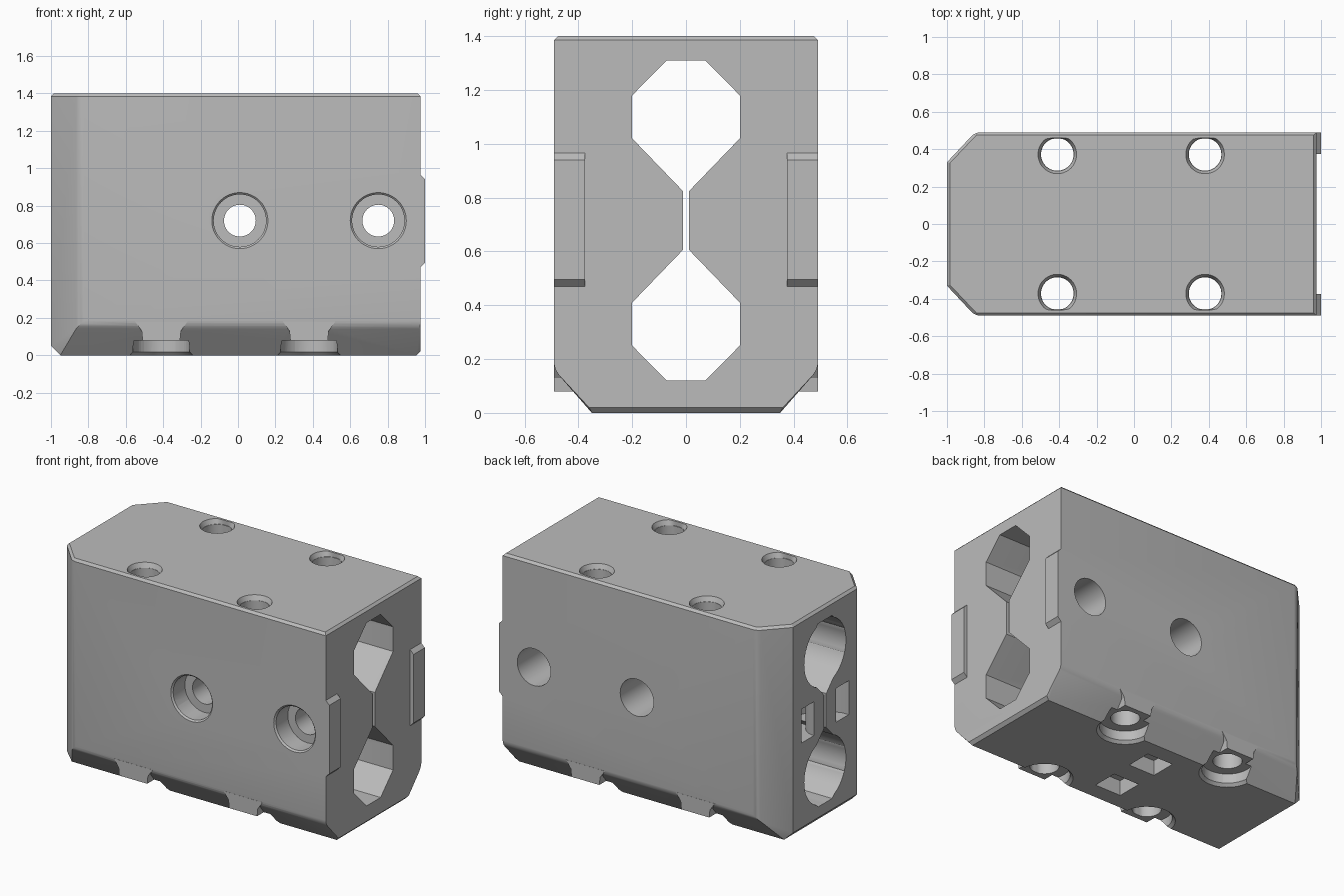
import bpy, bmesh
from math import sin, cos, pi
from mathutils import Matrix, Vector

cube = bpy.data.objects.get("Cube")
if cube:
    bpy.data.objects.remove(cube, do_unlink=True)

grey = bpy.data.materials.new("plain grey")
grey.use_nodes = True
grey.diffuse_color = (0.5, 0.5, 0.5, 1)
grey.node_tree.nodes["Principled BSDF"].inputs["Base Color"].default_value = (0.5, 0.5, 0.5, 1)


def finish(bm, name):
    bmesh.ops.recalc_face_normals(bm, faces=bm.faces[:])
    mesh = bpy.data.meshes.new(name)
    bm.to_mesh(mesh)
    bm.free()
    mesh.materials.append(grey)
    obj = bpy.data.objects.new(name, mesh)
    bpy.context.collection.objects.link(obj)
    return obj


def prism(name, points, axis, lo, hi):
    """Extrude a 2D outline along an axis; the outline uses the other two axes in order."""
    bm = bmesh.new()
    def place(p, d):
        co = list(p)
        co.insert("xyz".index(axis), d)
        return bm.verts.new(co)
    face = bm.faces.new([place(p, lo) for p in points])
    new = bmesh.ops.extrude_face_region(bm, geom=[face])["geom"]
    shift = Vector([hi - lo if a == axis else 0 for a in "xyz"])
    bmesh.ops.translate(bm, vec=shift, verts=[g for g in new if isinstance(g, bmesh.types.BMVert)])
    return finish(bm, name)


def bore(name, start, end, r1, r2=None, clip_y=None):
    """Round cutter from start to end, optionally tapered or flattened at |y|."""
    a, b = Vector(start), Vector(end)
    rot = (b - a).to_track_quat("Z", "Y").to_matrix().to_4x4()
    bm = bmesh.new()
    bmesh.ops.create_cone(bm, cap_ends=True, segments=48, radius1=r1,
                          radius2=r1 if r2 is None else r2, depth=(b - a).length,
                          matrix=Matrix.Translation((a + b) / 2) @ rot)
    if clip_y:
        for v in bm.verts:
            v.co.y = max(-clip_y, min(clip_y, v.co.y))
    return finish(bm, name)


def combine(target, tool, operation):
    mod = target.modifiers.new("combine", "BOOLEAN")
    mod.operation = operation
    mod.solver = "EXACT"
    mod.object = tool
    with bpy.context.temp_override(object=target, active_object=target):
        bpy.ops.object.modifier_apply(modifier=mod.name)
    bpy.data.objects.remove(tool, do_unlink=True)


# Main block: hull of stacked outlines, chamfered along its bottom, top and one end
LEFT, RIGHT, SIDE, TOP = -1.0, 0.975, 0.49, 1.4
bm = bmesh.new()
half = [(-0.95, 0.35, 0), (0.955, 0.35, 0), (LEFT, 0.33, 0.05), (RIGHT, 0.36, 0.02)]
half += [(-0.85, SIDE, 0.16), (RIGHT, SIDE, 0.16)]
half += [(LEFT, 0.33, 1.385), (-0.85, SIDE, 1.385), (RIGHT, SIDE, 1.385)]
half += [(-0.985, 0.325, TOP), (-0.843, 0.475, TOP), (0.96, 0.475, TOP)]
for x, y, z in half:
    bm.verts.new((x, y, z))
    bm.verts.new((x, -y, z))
bmesh.ops.convex_hull(bm, input=bm.verts[:])
bmesh.ops.dissolve_limit(bm, angle_limit=0.01, verts=bm.verts[:], edges=bm.edges[:])


def is_soft(e):
    a, b = (v.co for v in e.verts)
    on_side = abs(abs(a.y) - SIDE) < 0.001 and (a - b).length > 1 and abs(a.y - b.y) < 0.001
    along_end = abs(a.x + 0.85) < 0.001 and abs(b.x + 0.85) < 0.001
    along_base = abs(a.z - 0.16) < 0.001 and abs(b.z - 0.16) < 0.001
    return on_side and (along_end or along_base)


bmesh.ops.bevel(bm, geom=[e for e in bm.edges if is_soft(e)], offset=0.025,
                segments=3, profile=0.5, affect="EDGES")
body = finish(bm, "clamp_body")

HOLES = (-0.41, 0.38)
for s in (-1, 1):
    # End tabs
    tab = [(0.9, 0.47), (RIGHT, 0.47), (1, 0.495), (1, 0.94), (RIGHT, 0.965), (0.9, 0.965)]
    lo, hi = sorted((s * 0.375, s * SIDE))
    combine(body, prism("end_tab", tab, "y", lo, hi), "UNION")
    # Flared lugs filling the bottom chamfer around each bolt hole
    for x in HOLES:
        lug = [(x - 0.1, 0.08), (x + 0.1, 0.08), (x + 0.105, 0.13), (x + 0.14, 0.18),
               (x - 0.14, 0.18), (x - 0.105, 0.13)]
        lo, hi = sorted((s * 0.3, s * SIDE))
        combine(body, prism("lug", lug, "y", lo, hi), "UNION")

cutters = []
# Twin octagonal tunnels joined by a slit
MID = 0.715
quarter = [(0.012, 0.11), (0.2, 0.305), (0.2, 0.465), (0.072, 0.595)]
right_side = [(y, MID - d) for y, d in reversed(quarter)] + [(y, MID + d) for y, d in quarter]
outline = right_side + [(-y, z) for y, z in reversed(right_side)]
cutters.append(prism("tunnel_cutter", outline, "x", -1.2, 1.2))
# Round entry of each tunnel
for z in (MID - 0.382, MID + 0.382):
    cutters.append(bore("round_tunnel_cutter", (-1.2, 0, z), (0, 0, z), 0.214))

# Cross bolts with a recessed head on the front and a wider bore on the back
for x in (0.01, 0.75):
    z = 0.72
    cutters += [bore("bolt_cutter", (x, -0.7, z), (x, 0.7, z), 0.085),
                bore("head_cutter", (x, -0.7, z), (x, -0.36, z), 0.14),
                bore("head_rim_cutter", (x, -0.505, z), (x, -0.475, z), 0.165, 0.135),
                bore("nut_cutter", (x, 0.2, z), (x, 0.7, z), 0.12)]

# Vertical bolts with flattened outer sides and a round recess below
for x in HOLES:
    for y in (-0.372, 0.372):
        cutters += [bore("vertical_cutter", (x, y, -0.2), (x, y, 1.6), 0.087, clip_y=0.455),
                    bore("top_rim_cutter", (x, y, 1.37), (x, y, 1.41), 0.089, 0.108, 0.46),
                    bore("recess_cutter", (x, y, -0.1), (x, y, 0.08), 0.152),
                    bore("recess_rim_cutter", (x, y, -0.01), (x, y, 0.02), 0.18, 0.15)]

# Curved strap channel behind the round-tunnel end
steps = [-pi / 2 + pi * i / 16 for i in range(17)]
arc = [(LEFT + 0.245 * cos(a), 0.245 * sin(a)) for a in steps]
arc += [(LEFT + 0.115 * cos(a), 0.115 * sin(a)) for a in reversed(steps)]
arc = [(x - 0.02 if abs(x - LEFT) < 0.001 else x, y) for x, y in arc]
cutters.append(prism("strap_cutter", arc, "z", 0.6, 0.82))

# Square pockets under the block
for s in (-1, 1):
    a, b = sorted((s * 0.07, s * 0.24))
    pocket = [(-0.095, a), (0.095, a), (0.095, b), (-0.095, b)]
    cutters.append(prism("pocket_cutter", pocket, "z", -0.1, 0.1))

for c in cutters:
    combine(body, c, "DIFFERENCE")

# Smooth the curved walls, keep the edges sharp
bpy.ops.object.select_all(action="DESELECT")
body.select_set(True)
bpy.context.view_layer.objects.active = body
bpy.ops.object.shade_smooth_by_angle(angle=0.45)
